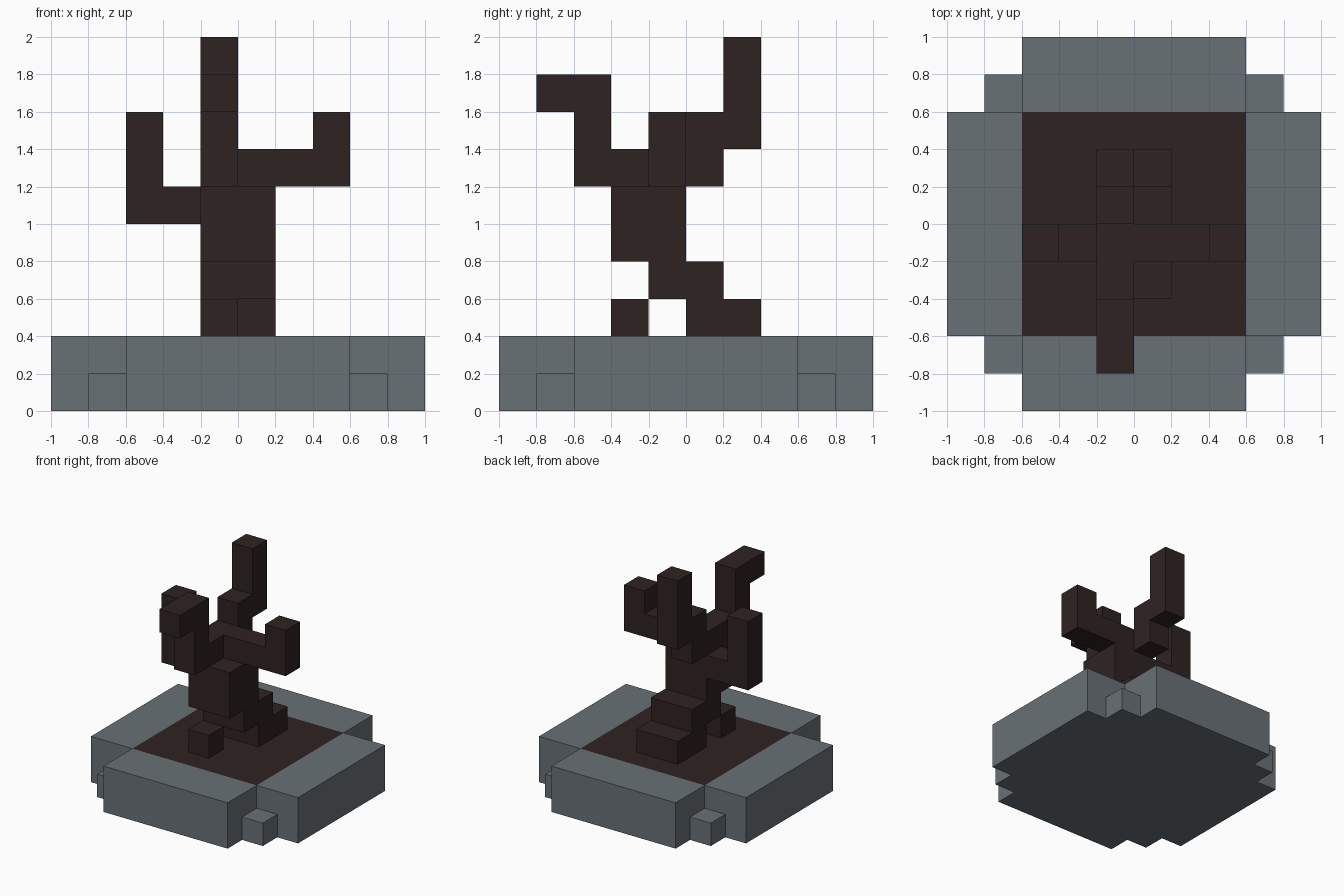
import bpy, bmesh
from mathutils import Vector

if "Cube" in bpy.data.objects:
    bpy.data.objects.remove(bpy.data.objects["Cube"])

U = 0.2  # size of one block


def material(name, rgb):
    m = bpy.data.materials.new(name)
    m.diffuse_color = (*rgb, 1)
    m.use_nodes = True
    m.node_tree.nodes["Principled BSDF"].inputs["Base Color"].default_value = m.diffuse_color
    return m


stone = material("grey_stone", (0.14, 0.165, 0.18))
bark = material("dark_bark", (0.028, 0.0165, 0.0155))

# Each part is a list of boxes in block units: x0, x1, y0, y1, z0, z1
parts = {
    # round-ish stone planter: two crossed slabs and low corner blocks
    "planter": [(-3, 3, -5, 5, 0, 2), (-5, 5, -3, 3, 0, 2)]
    + [(x, x + 1, y, y + 1, 0, 1) for x in (-4, 3) for y in (-4, 3)],
    # roots and crooked trunk
    "front_root": [(-1, 0, -2, -1, 2, 3)],
    "back_root": [(-1, 1, 0, 2, 2, 3)],
    "lower_trunk": [(-1, 1, -1, 1, 3, 4)],
    "upper_trunk": [(-1, 1, -2, 0, 4, 6)],
    # four branches
    "left_branch": [(-3, -1, -1, 0, 5, 6), (-3, -2, -1, 0, 6, 8)],
    "right_branch": [(-1, 3, -1, 0, 6, 7), (2, 3, -1, 0, 7, 8)],
    "front_branch": [(-1, 0, -3, -1, 6, 7), (-1, 0, -3, -2, 7, 9),
                     (-1, 0, -4, -3, 8, 9)],
    "back_branch": [(-1, 0, 0, 1, 6, 8), (-1, 0, 1, 2, 7, 10)],
}


def cells(boxes):
    return {(x, y, z) for x0, x1, y0, y1, z0, z1 in boxes
            for x in range(x0, x1) for y in range(y0, y1) for z in range(z0, z1)}


solid = set().union(*(cells(b) for b in parts.values()))


def build(name, boxes):
    """Skin the blocks of one part, leaving out faces hidden by neighbours."""
    bm = bmesh.new()
    for c in sorted(cells(boxes)):
        centre = Vector(c) + Vector((0.5, 0.5, 0.5))
        for axis in range(3):
            for sign in (-1, 1):
                n = Vector((0, 0, 0))
                n[axis] = sign
                if tuple(int(a + b) for a, b in zip(c, n)) in solid:
                    continue
                s = Vector((0, 0, 0))
                s[(axis + 1) % 3] = 0.5
                t = n.cross(s)
                mid = centre + n * 0.5
                f = bm.faces.new([bm.verts.new((mid + d) * U)
                                  for d in (-s - t, s - t, s + t, t - s)])
                # soil: the middle of the planter's top
                if name == "planter" and axis == 2 and sign > 0:
                    if max(abs(mid.x), abs(mid.y)) < 3:
                        f.material_index = 1
    bmesh.ops.remove_doubles(bm, verts=bm.verts, dist=0.001)
    bmesh.ops.dissolve_limit(bm, angle_limit=0.01, verts=bm.verts, edges=bm.edges,
                             delimit={'MATERIAL'})
    mesh = bpy.data.meshes.new(name)
    bm.to_mesh(mesh)
    bm.free()
    for m in ((stone, bark) if name == "planter" else (bark,)):
        mesh.materials.append(m)
    bpy.context.collection.objects.link(bpy.data.objects.new(name, mesh))


for part, boxes in parts.items():
    build(part, boxes)
